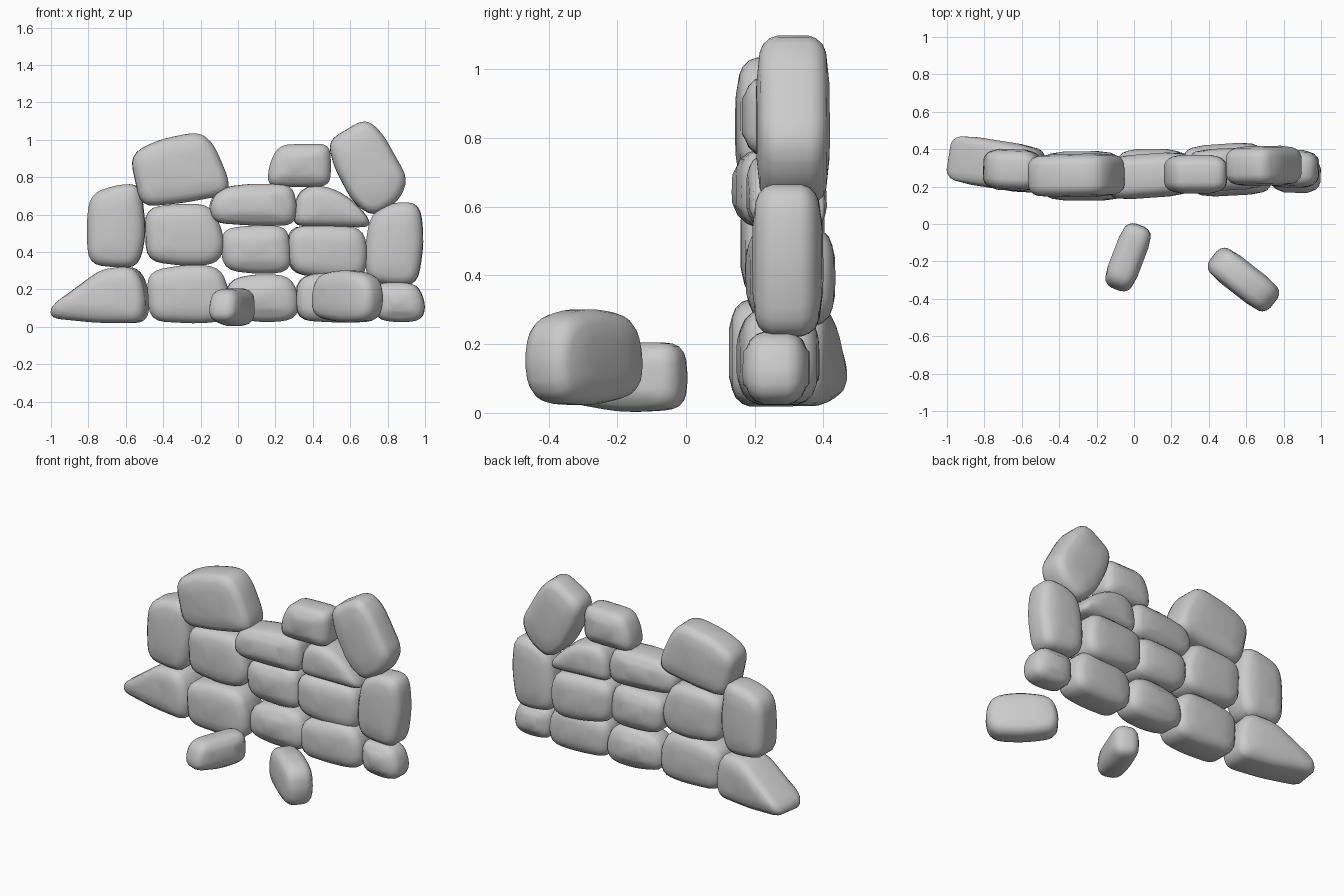
import bpy, bmesh, math
from mathutils import Vector


def rounded(corners, r):
    """Round every corner of a polygon with a short quadratic curve."""
    pts, n = [], len(corners)
    for i in range(n):
        p = Vector(corners[i])
        a, b = Vector(corners[i - 1]) - p, Vector(corners[(i + 1) % n]) - p
        a = p + a.normalized() * min(r, a.length * 0.46)
        b = p + b.normalized() * min(r, b.length * 0.46)
        for k in range(5):
            t = k / 4
            pts.append(a * (1 - t) ** 2 + p * (2 * t * (1 - t)) + b * t * t)
    return pts


def stone(name, y0, y1, yaw, corners, r=0.085, edge=0.062, origin=None):
    """Pillow-shaped stone: rounded x-z outline, swept in y with soft rims."""
    pts = rounded(corners, r)
    xs, zs = [p.x for p in pts], [p.y for p in pts]
    cx, cz = (min(xs) + max(xs)) / 2, (min(zs) + max(zs)) / 2
    hx, hz = (max(xs) - min(xs)) / 2, (max(zs) - min(zs)) / 2
    h, ry = (y1 - y0) / 2, 0.06
    half = []
    for deg in (8, 30, 55, 78):
        a = math.radians(deg)
        ins = edge * (1 - math.cos(a))
        half.append((h - 0.008 - ry * (1 - math.sin(a)), 1 - ins / hx, 1 - ins / hz))
    half.append((h, 0.45, 0.45))
    layers = [(-y, sx, sz) for y, sx, sz in reversed(half)] + half
    ca, sa = math.cos(math.radians(yaw)), math.sin(math.radians(yaw))
    ox, oy = origin if origin else (cx, (y0 + y1) / 2)
    bm = bmesh.new()
    rings = []
    for y, sx, sz in layers:
        ring = []
        for p in pts:
            u = (p.x - cx) * sx
            ring.append(bm.verts.new((ox + u * ca - y * sa, oy + u * sa + y * ca,
                                      cz + (p.y - cz) * sz)))
        rings.append(ring)
    n = len(pts)
    for a, b in zip(rings, rings[1:]):
        for i in range(n):
            j = (i + 1) % n
            bm.faces.new((a[i], a[j], b[j], b[i]))
    bm.faces.new(rings[0])
    bm.faces.new(rings[-1])
    bmesh.ops.recalc_face_normals(bm, faces=bm.faces)
    for f in bm.faces:
        f.smooth = True
    me = bpy.data.meshes.new(name)
    bm.to_mesh(me)
    bm.free()
    ob = bpy.data.objects.new(name, me)
    bpy.context.collection.objects.link(ob)


# Bottom course
stone("base_stone_1", 0.19, 0.447, -9,
      [(-.995, .045), (-.74, .02), (-.5, .02), (-.475, .12), (-.5, .26), (-.56, .325), (-.72, .31), (-.995, .11)], .06)
stone("base_stone_2", 0.125, 0.37, 0,
      [(-.475, .03), (-.2, .015), (-.05, .035), (-.045, .2), (-.1, .325), (-.28, .335), (-.49, .295)])
stone("base_stone_3", 0.17, 0.385, 2,
      [(-.08, .06), (.12, .02), (.31, .035), (.33, .15), (.28, .275), (.1, .285), (-.06, .25)], .085, .075)
stone("base_stone_4", 0.152, 0.382, 3,
      [(.31, .035), (.55, .02), (.73, .035), (.735, .2), (.67, .3), (.5, .3), (.31, .265)])
stone("base_stone_5", 0.167, 0.358, -2,
      [(.73, .04), (.87, .02), (.985, .035), (1.005, .12), (.96, .23), (.84, .24), (.73, .23)], .07)

# Second course
stone("middle_stone_1", 0.18, 0.4, -2,
      [(-.8, .335), (-.65, .315), (-.53, .32), (-.49, .5), (-.52, .765), (-.65, .76), (-.79, .71), (-.81, .55)])
stone("middle_stone_2", 0.16, 0.388, 1,
      [(-.49, .35), (-.25, .32), (-.1, .34), (-.065, .46), (-.14, .655), (-.32, .66), (-.5, .635)])
stone("middle_stone_3", 0.175, 0.4, 0,
      [(-.085, .305), (.1, .28), (.28, .29), (.285, .42), (.26, .54), (.1, .545), (-.095, .525)], .085, .07)
stone("middle_stone_4", 0.18, 0.428, 4,
      [(.27, .29), (.5, .25), (.67, .255), (.695, .4), (.66, .535), (.45, .545), (.265, .535)])
stone("middle_stone_5", 0.195, 0.397, -2,
      [(.69, .245), (.83, .22), (.96, .225), (.995, .45), (.975, .66), (.84, .67), (.71, .61), (.675, .4)])

# Third course
stone("upper_stone_1", 0.14, 0.375, 4,
      [(-.13, .555), (.08, .54), (.3, .54), (.315, .66), (.28, .765), (.05, .765), (-.11, .74), (-.16, .64)], .07)
stone("upper_stone_2", 0.18, 0.405, 3,
      [(.29, .54), (.5, .535), (.7, .53), (.7, .58), (.61, .68), (.5, .745), (.38, .76), (.31, .7)], .06, .045)

# Capping stones
stone("cap_stone_1", 0.145, 0.375, 1,
      [(-.52, .64), (-.3, .66), (-.06, .705), (-.045, .78), (-.13, .98), (-.21, 1.045), (-.43, 1.0), (-.58, .92)], .08)
stone("cap_stone_2", 0.163, 0.37, 0,
      [(.155, .75), (.32, .745), (.49, .75), (.5, .86), (.49, .98), (.22, .975), (.165, .87)], .06)
stone("cap_stone_3", 0.205, 0.417, 1,
      [(.72, .585), (.86, .67), (.91, .79), (.77, 1.04), (.68, 1.115), (.48, .995), (.51, .86), (.61, .67)], .065)

# Fallen stones in front of the wall
stone("fallen_stone_1", -.084, .084, 69,
      [(-.18, .03), (0, 0), (.17, .01), (.183, .1), (.17, .205), (0, .205), (-.15, .2), (-.193, .1)],
      .06, .05, (-.032, -.178))
stone("fallen_stone_2", -.09, .09, -38,
      [(-.2, .05), (0, .02), (.18, .03), (.213, .15), (.18, .275), (.02, .307), (-.17, .285), (-.213, .17)],
      .075, .05, (.585, -.297))
